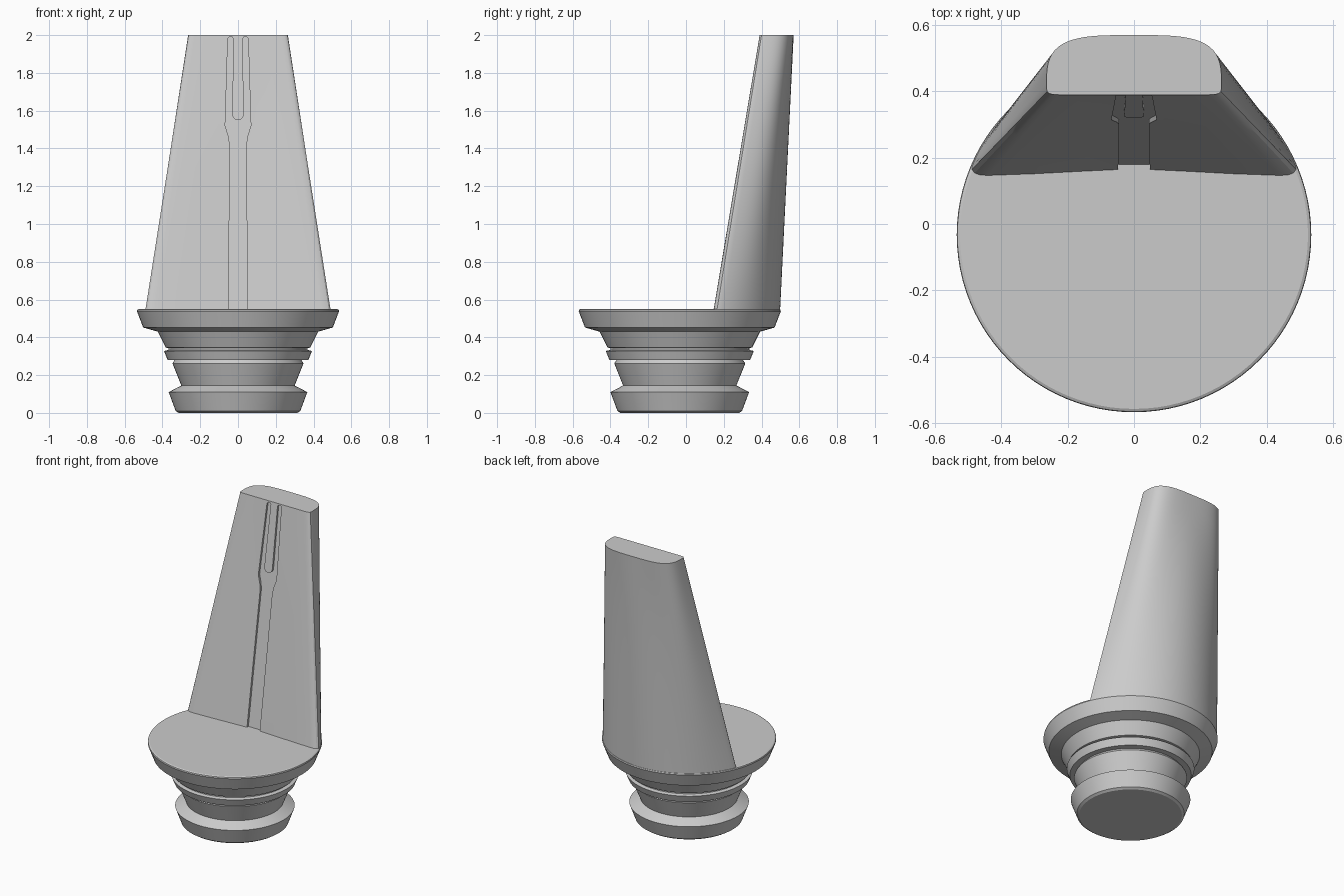
import bpy, bmesh
from math import sin, cos, pi, radians, sqrt

if "Cube" in bpy.data.objects:
    bpy.data.objects.remove(bpy.data.objects["Cube"])

CY, Z0, Z1 = -0.033, 0.54, 2.0   # base axis, blade bottom and top


def make_object(name, bm, angle=30):
    bmesh.ops.recalc_face_normals(bm, faces=bm.faces[:])
    me = bpy.data.meshes.new(name)
    bm.to_mesh(me)
    bm.free()
    ob = bpy.data.objects.new(name, me)
    bpy.context.collection.objects.link(ob)
    smooth(ob, angle)
    return ob


def smooth(ob, angle=30):
    bpy.ops.object.select_all(action='DESELECT')
    ob.select_set(True)
    bpy.context.view_layer.objects.active = ob
    bpy.ops.object.shade_smooth_by_angle(angle=radians(angle))


def skin(rings):
    """Closed solid through rings of equal point count."""
    bm = bmesh.new()
    vs = [[bm.verts.new(p) for p in r] for r in rings]
    n = len(vs[0])
    for a, b in zip(vs, vs[1:]):
        for i in range(n):
            j = (i + 1) % n
            bm.faces.new((a[i], a[j], b[j], b[i]))
    bm.faces.new(vs[0][::-1])
    bm.faces.new(vs[-1])
    return bm


# Turned base: plug, grooves and flange
profile = [(0.315, 0.0), (0.33, 0.01), (0.367, 0.11), (0.30, 0.145),
           (0.347, 0.262), (0.335, 0.28), (0.373, 0.281), (0.392, 0.328),
           (0.368, 0.333), (0.368, 0.343), (0.383, 0.346), (0.425, 0.43),
           (0.502, 0.452), (0.535, 0.538), (0.533, 0.546), (0.525, 0.55)]
N = 96
make_object("base", skin([[(r * cos(2 * pi * i / N), CY + r * sin(2 * pi * i / N), z)
                           for i in range(N)] for r, z in profile]), 18)

# Blade: ruled loft from an arc of the flange to a rounded rectangle
S = 28


def half_section():
    """Right half from back centre to front centre, as (bottom, top) pairs."""
    pts = []
    for i in range(S + 1):
        t = i / S
        ang = radians(90 - 67 * t)
        phi = radians(90 - 90 * t)
        r = (abs(cos(phi) / 0.264) ** 3.6 + abs(sin(phi) / 0.16) ** 3.6) ** (-1 / 3.6)
        pts.append(((0.531 * cos(ang), CY + 0.531 * sin(ang)),
                    (r * cos(phi), 0.41 + r * sin(phi))))
    pts += [((0.491, 0.163), (0.262, 0.400)), ((0.482, 0.152), (0.256, 0.394)),
            ((0.465, 0.146), (0.245, 0.391)), ((0.44, 0.145), (0.228, 0.39)),
            ((0.30, 0.150), (0.16, 0.39)), ((0.15, 0.158), (0.08, 0.39)),
            ((0.0, 0.165), (0.0, 0.39))]
    return pts


half = half_section()
mirrored = [((-a[0], a[1]), (-b[0], b[1])) for a, b in half[-2:0:-1]]
rings = []
for k in range(13):
    t = k / 12
    rings.append([(a[0] + (b[0] - a[0]) * t, a[1] + (b[1] - a[1]) * t, Z0 + (Z1 - Z0) * t)
                  for a, b in half + mirrored])
blade = make_object("blade", skin(rings))

# Fork-shaped shallow groove cut in the blade front
right = [(0.048, 0.50), (0.045, 1.43), (0.052, 1.47), (0.068, 1.52),
         (0.054, 1.98), (0.048, 1.99), (0.030, 1.99), (0.025, 1.98)]
right += [(0.030 * cos(a), 1.58 - 0.030 * sin(a)) for a in [i * pi / 12 for i in range(6)]]
fork = right + [(0.0, 1.55)] + [(-x, z) for x, z in right[::-1]]


def front(z):
    return 0.165 + (z - Z0) * (0.39 - 0.165) / (Z1 - Z0)


cutter = make_object("groove_cutter", skin([[(x, front(z) + d, z) for x, z in fork]
                                            for d in (-0.08, 0.013)]))
cutter.hide_render = True
mod = blade.modifiers.new("groove", 'BOOLEAN')
mod.operation = 'DIFFERENCE'
mod.solver = 'EXACT'
mod.object = cutter
bpy.context.view_layer.objects.active = blade
bpy.ops.object.modifier_apply(modifier=mod.name)
bpy.data.objects.remove(cutter)
smooth(blade)
